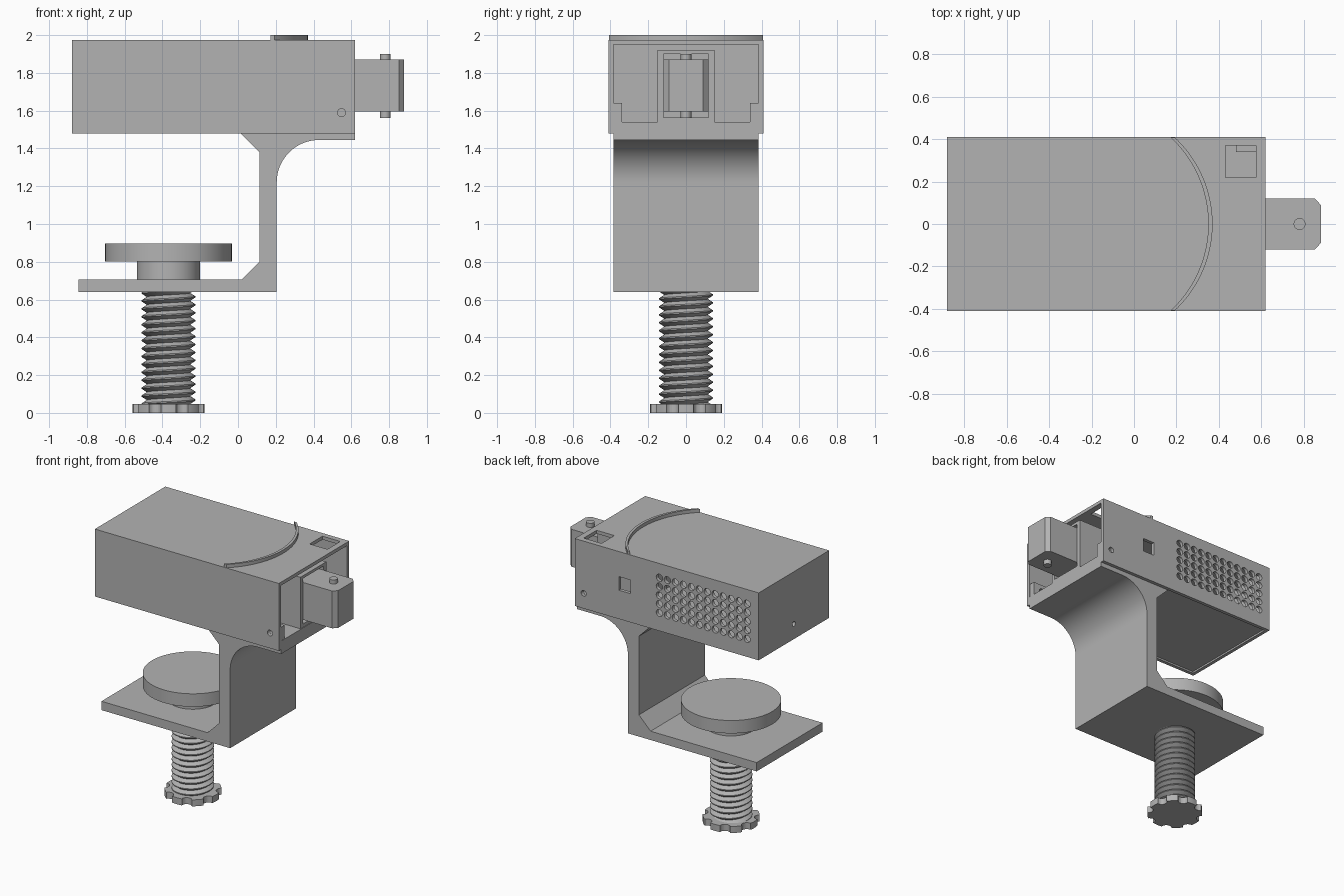
import bpy, bmesh, math
from mathutils import Matrix, Vector

old = bpy.data.objects.get("Cube")
if old:
    bpy.data.objects.remove(old, do_unlink=True)

GREY = (0.45, 0.45, 0.45, 1)
mat = bpy.data.materials.new("plain grey")
mat.use_nodes = True
mat.diffuse_color = GREY
mat.node_tree.nodes["Principled BSDF"].inputs["Base Color"].default_value = GREY


def finish(name, bm):
    bmesh.ops.recalc_face_normals(bm, faces=bm.faces)
    me = bpy.data.meshes.new(name)
    bm.to_mesh(me)
    bm.free()
    me.materials.append(mat)
    ob = bpy.data.objects.new(name, me)
    bpy.context.collection.objects.link(ob)
    return ob


def activate(ob):
    bpy.ops.object.select_all(action='DESELECT')
    ob.select_set(True)
    bpy.context.view_layer.objects.active = ob


def smooth(ob):
    activate(ob)
    bpy.ops.object.shade_smooth_by_angle(angle=math.radians(30))
    return ob


def add_box(bm, xs, ys, zs):
    size = [b - a for a, b in (xs, ys, zs)]
    mid = [(a + b) / 2 for a, b in (xs, ys, zs)]
    m = Matrix.Translation(mid) @ Matrix.Diagonal((*size, 1))
    return bmesh.ops.create_cube(bm, size=1, matrix=m)["verts"]


def add_cyl(bm, centre, r, length, axis='Z', n=64):
    rot = {'X': Matrix.Rotation(math.pi / 2, 4, 'Y'),
           'Y': Matrix.Rotation(math.pi / 2, 4, 'X'), 'Z': Matrix()}[axis]
    bmesh.ops.create_cone(bm, cap_ends=True, segments=n, radius1=r, radius2=r,
                          depth=length, matrix=Matrix.Translation(centre) @ rot)


def box(name, xs, ys, zs):
    bm = bmesh.new()
    add_box(bm, xs, ys, zs)
    return finish(name, bm)


def cylinder(name, x, r, z0, z1, n=64):
    bm = bmesh.new()
    add_cyl(bm, (x, 0, (z0 + z1) / 2), r, z1 - z0, n=n)
    return smooth(finish(name, bm))


def prism(name, points, offset):
    bm = bmesh.new()
    face = bm.faces.new([bm.verts.new(p) for p in points])
    ext = bmesh.ops.extrude_face_region(bm, geom=[face])["geom"]
    bmesh.ops.translate(bm, vec=Vector(offset),
                        verts=[g for g in ext if isinstance(g, bmesh.types.BMVert)])
    return finish(name, bm)


def cut(ob, cutter, keep=False):
    mod = ob.modifiers.new("cut", 'BOOLEAN')
    mod.operation, mod.solver, mod.object = 'DIFFERENCE', 'EXACT', cutter
    activate(ob)
    bpy.ops.object.modifier_apply(modifier=mod.name)
    cutter.hide_render = True
    if not keep:
        bpy.data.objects.remove(cutter, do_unlink=True)


# Housing: thin shell, open below and at the +x end
housing = box("housing", (-0.88, 0.62), (-0.41, 0.41), (1.478, 1.975))
cut(housing, box("cavity_cutter", (-0.855, 0.8), (-0.385, 0.385), (1.3, 1.95)))

# Openings: vent grid and window on the back, top window
bm = bmesh.new()
for col in range(12):
    for row in range(5):
        add_cyl(bm, (-0.07 - col * 0.065, 0.4, 1.61 + row * 0.065),
                0.026, 0.1, 'Y', 20)
add_box(bm, (0.165, 0.26), (0.35, 0.45), (1.69, 1.79))
add_box(bm, (0.43, 0.575), (0.22, 0.37), (1.9, 2.05))
cut(housing, finish("opening_cutter", bm))

# Fastening tabs inside the housing, bored together with its walls
tabs = [box("left_tab", (0.48, 0.618), (0.34, 0.384), (1.53, 1.64)),
        box("right_tab", (0.48, 0.618), (-0.384, -0.34), (1.53, 1.64)),
        box("end_tab", (-0.854, -0.81), (-0.07, 0.07), (1.53, 1.64))]
bm = bmesh.new()
add_cyl(bm, (0.548, 0, 1.59), 0.021, 1, 'Y', 24)
add_cyl(bm, (-0.85, 0, 1.59), 0.018, 0.2, 'X', 24)
bores = finish("bore_cutter", bm)
for ob in tabs:
    cut(ob, bores, keep=True)
cut(housing, bores)
smooth(housing)

# Raised arc on the housing top
R, CX = 0.557, -0.187
half = math.asin(0.408 / R)
angles = [half * (i / 24 - 1) for i in range(49)]
arc = [(CX + R * math.cos(a), R * math.sin(a), 1.97) for a in angles]
inner = [(x - 0.02, y, z) for x, y, z in reversed(arc)]
smooth(prism("top_arc_ridge", arc + inner, (0, 0, 0.03)))

# Clamp bracket: one extruded profile with a rounded outer corner
profile = [(-0.845, 0.64), (0.205, 0.64)]
for i in range(25):
    a = math.pi - i / 24 * math.pi / 2
    profile.append((0.43 + 0.225 * math.cos(a), 1.22 + 0.225 * math.sin(a)))
profile += [(0.62, 1.445), (0.62, 1.54), (-0.854, 1.54), (-0.854, 1.49),
            (0.005, 1.49), (0.115, 1.38), (0.115, 0.80), (0.02, 0.705),
            (-0.845, 0.705)]
smooth(prism("clamp_bracket", [(x, -0.384, z) for x, z in profile], (0, 0.768, 0)))

# Guide frame for the sliding block
guide = box("slider_guide", (0.2, 0.615), (-0.15, 0.15), (1.53, 1.92))
cut(guide, box("guide_cutter", (0.25, 0.8), (-0.12, 0.12), (1.565, 1.90)))

# Sliding block with chamfered outer corners, and its pin
block = [(0.26, -0.119), (0.852, -0.119), (0.88, -0.09),
         (0.88, 0.09), (0.852, 0.119), (0.26, 0.119)]
prism("sliding_block", [(x, y, 1.595) for x, y in block], (0, 0, 0.275))
cylinder("block_pin", 0.78, 0.028, 1.56, 1.90, 32)

# Clamping pad and neck
SX = -0.368
cylinder("pad_neck", SX, 0.168, 0.70, 0.805)
cylinder("clamp_pad", SX, 0.335, 0.802, 0.897, 96)

# Threaded rod: V profile swept along a helix
PITCH = 0.042
bm = bmesh.new()
vs = [bm.verts.new((r, 0, 0.005 + t * PITCH))
      for r, t in ((0.115, 0), (0.142, 0.42), (0.142, 0.58), (0.115, 1))]
for a, b in zip(vs, vs[1:]):
    bm.edges.new((a, b))
rod = finish("threaded_rod", bm)
mod = rod.modifiers.new("helix", 'SCREW')
mod.axis, mod.screw_offset, mod.iterations = 'Z', PITCH, 16
mod.steps = mod.render_steps = 40
mod.use_merge_vertices, mod.merge_threshold = True, 0.0005
activate(rod)
bpy.ops.object.modifier_apply(modifier=mod.name)
bm = bmesh.new()
bm.from_mesh(rod.data)
bmesh.ops.remove_doubles(bm, verts=bm.verts, dist=0.0005)
bmesh.ops.recalc_face_normals(bm, faces=bm.faces)
if sum(f.normal.dot(f.calc_center_median() * Vector((1, 1, 0))) for f in bm.faces) < 0:
    bmesh.ops.reverse_faces(bm, faces=bm.faces)
bm.to_mesh(rod.data)
bm.free()
rod.location.x = SX
smooth(rod)

# Hand knob with scalloped rim
knob = cylinder("hand_knob", SX, 0.19, 0, 0.048)
bm = bmesh.new()
for i in range(8):
    a = (i + 0.5) * math.pi / 4
    add_cyl(bm, (SX + 0.195 * math.cos(a), 0.195 * math.sin(a), 0), 0.036, 0.3, n=24)
cut(knob, finish("scallop_cutter", bm))
smooth(knob)
